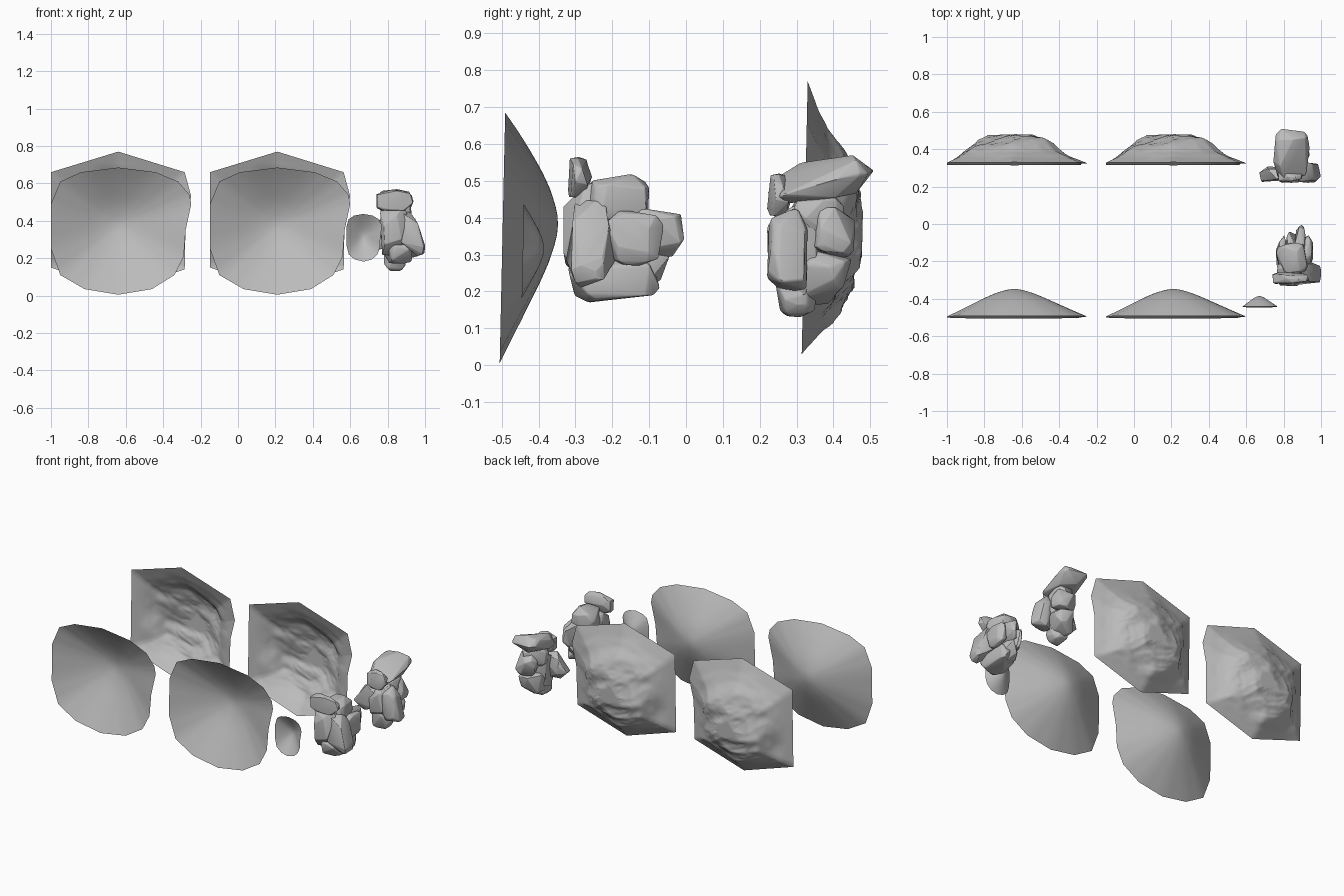
import bpy, bmesh, math, random
from mathutils import Vector, noise

cube = bpy.data.objects.get("Cube")
if cube:
    bpy.data.objects.remove(cube, do_unlink=True)

stone = bpy.data.materials.new("stone_grey")
stone.use_nodes = True
GREY = (0.5, 0.5, 0.5, 1)
stone.diffuse_color = GREY
bsdf = stone.node_tree.nodes["Principled BSDF"]
bsdf.inputs["Base Color"].default_value = GREY
bsdf.inputs["Roughness"].default_value = 0.8


def finish(bm, name, angle):
    """Turn a bmesh into a smooth shaded stone object."""
    mesh = bpy.data.meshes.new(name)
    bm.to_mesh(mesh)
    bm.free()
    mesh.materials.append(stone)
    obj = bpy.data.objects.new(name, mesh)
    bpy.context.collection.objects.link(obj)
    bpy.ops.object.select_all(action='DESELECT')
    obj.select_set(True)
    bpy.context.view_layer.objects.active = obj
    bpy.ops.object.shade_smooth_by_angle(angle=math.radians(angle))
    return obj


def height_at(profile, t):
    """Interpolate a (t, height) profile running from centre to rim."""
    for (a, ha), (b, hb) in zip(profile, profile[1:]):
        if t <= b:
            return ha + (hb - ha) * (t - a) / (b - a)
    return 0


def shell(name, outline, apex, origin, scale, depth, profile, rings, cuts, rough=0):
    """Open dish: rings of the outline shrink to the apex and bulge to the back."""
    rim = []
    for i, (x, z) in enumerate(outline):
        nxt = outline[(i + 1) % len(outline)]
        for k in range(cuts):
            rim.append(Vector((x, z)).lerp(Vector(nxt), k / cuts))
    centre = Vector(apex)
    bm = bmesh.new()

    def place(p, t):
        h = height_at(profile, t) * depth
        if rough:
            # horizontal ledges and lumps, fading out at the flat rim
            fade = min(1, max(0, (0.92 - t) * 3))
            q = Vector((p.x * 4, h * 8, p.y * 9 + p.x * 3))
            ledge = noise.ridged_multi_fractal(q, 1, 2, 4, 1, 2) - 1
            h += rough * fade * (ledge * 0.5 + noise.noise(q * 0.8))
            h = min(h, depth * 1.03)
        return bm.verts.new((origin[0] + p.x * scale[0],
                             origin[1] + 0.022 * (p.y - 0.35) * scale[1] + h,
                             origin[2] + p.y * scale[1]))

    pole = place(centre, 0)
    loops = []
    for r in range(1, rings + 1):
        t = r / rings
        loop = []
        for v in rim:
            d = v - centre
            # inner rings become rounder than the rim
            soft = d.normalized() * 0.36
            loop.append(place(centre + soft.lerp(d, t) * t, t))
        loops.append(loop)
    n = len(rim)
    for i in range(n):
        j = (i + 1) % n
        bm.faces.new((pole, loops[0][i], loops[0][j]))
        for a, b in zip(loops, loops[1:]):
            bm.faces.new((a[i], b[i], b[j], a[j]))
    bmesh.ops.recalc_face_normals(bm, faces=bm.faces)
    if sum(f.normal.y for f in bm.faces) < 0:
        bmesh.ops.reverse_faces(bm, faces=bm.faces)
    return finish(bm, name, 60)


# Smooth dishes
ROUND = [(0, .685), (.2, .66), (.32, .61), (.38, .54), (.39, .49), (.36, .35),
         (.35, .21), (.3, .11), (.18, .035), (0, .005), (-.18, .035), (-.31, .11),
         (-.36, .25), (-.36, .49), (-.31, .61), (-.2, .66)]
DOME = [(0, 1), (.08, .985), (.16, .94), (.3, .83), (.45, .67), (.7, .37), (1, 0)]
for side, x in (("right", -.64), ("left", .21)):
    shell("smooth_shell_" + side, ROUND, (0, .38), (x, -.498, 0), (1, 1),
          .15, DOME, 14, 3)
shell("small_shell", ROUND, (0, .36), (.67, -.443, .18), (.253, .375),
      .058, DOME, 10, 2)

# Craggy dishes with a pointed outline
HEX = [(0, .77), (.355, .66), (.39, .53), (.36, .4), (.355, .14), (0, .03),
       (-.36, .15), (-.36, .66)]
MESA = [(0, 1), (.35, .96), (.5, .8), (.65, .55), (.75, .36), (.85, .2), (1, 0)]
for side, x in (("right", -.64), ("left", .21)):
    shell("craggy_shell_" + side, HEX, (-.02, .33), (x, .321, 0), (1, 1),
          .153, MESA, 40, 14, .028)


def boulder(name, seed, x, y, z, lean_x=0, lean_y=0):
    """Chipped convex rock that exactly fills the given ranges."""
    rng = random.Random(seed)
    pts = []
    for _ in range(26):
        d = Vector([rng.gauss(0, 1) for _ in range(3)]).normalized()
        p = Vector([math.copysign(abs(c) ** 0.7, c) for c in d])
        p.x += lean_x * p.z
        p.y += lean_y * p.z
        pts.append(p)
    for axis, (low, high) in enumerate((x, y, z)):
        a = min(p[axis] for p in pts)
        b = max(p[axis] for p in pts)
        for p in pts:
            p[axis] = low + (high - low) * (p[axis] - a) / (b - a)
    bm = bmesh.new()
    for p in pts:
        bm.verts.new(p)
    hull = bmesh.ops.convex_hull(bm, input=bm.verts)
    inner = {v for v in hull["geom_interior"] if isinstance(v, bmesh.types.BMVert)}
    bmesh.ops.delete(bm, geom=list(inner), context='VERTS')
    bmesh.ops.dissolve_limit(bm, angle_limit=0.25, verts=bm.verts, edges=bm.edges)
    bmesh.ops.bevel(bm, geom=list(bm.edges), offset=.007, segments=2,
                    profile=0.5, affect='EDGES', clamp_overlap=True)
    bmesh.ops.recalc_face_normals(bm, faces=bm.faces)
    return finish(bm, name, 35)


# Front pile of rocks
FRONT = [
    ("crest", (.74, .935), (-.325, -.255), (.45, .565)),
    ("slab", (.76, .91), (-.335, -.19), (.21, .5)),
    ("wedge", (.84, 1), (-.325, -.19), (.21, .45), -.5),
    ("shoulder", (.76, .93), (-.27, -.1), (.38, .52)),
    ("left_shard", (.76, .82), (-.25, -.06), (.28, .43)),
    ("inner_shard", (.81, .87), (-.22, -.04), (.26, .42)),
    ("mid_shard", (.86, .92), (-.19, -.005), (.29, .43)),
    ("right_shard", (.9, .96), (-.22, -.06), (.27, .42)),
    ("base", (.78, .93), (-.32, -.07), (.17, .3)),
    ("toe", (.8, .91), (-.24, -.045), (.18, .31), 0, .5),
]
# Back pile of rocks, topped by a broad cap
BACK = [
    ("cap", (.745, .94), (.22, .51), (.44, .57), 0, .4),
    ("nub", (.77, .9), (.22, .29), (.4, .52)),
    ("slab", (.77, .92), (.22, .38), (.19, .44)),
    ("left_wing", (.67, .83), (.225, .31), (.24, .41), .4),
    ("right_wing", (.85, 1), (.22, .33), (.2, .43), -.5),
    ("core", (.77, .92), (.28, .43), (.33, .47)),
    ("bulge", (.8, .94), (.33, .46), (.29, .43)),
    ("lower", (.78, .93), (.28, .45), (.16, .31), 0, .4),
    ("foot", (.78, .9), (.24, .36), (.13, .27)),
]
for place, pile in (("front", FRONT), ("back", BACK)):
    for i, (part, *args) in enumerate(pile):
        boulder(f"{place}_rock_{part}", i + len(pile), *args)
